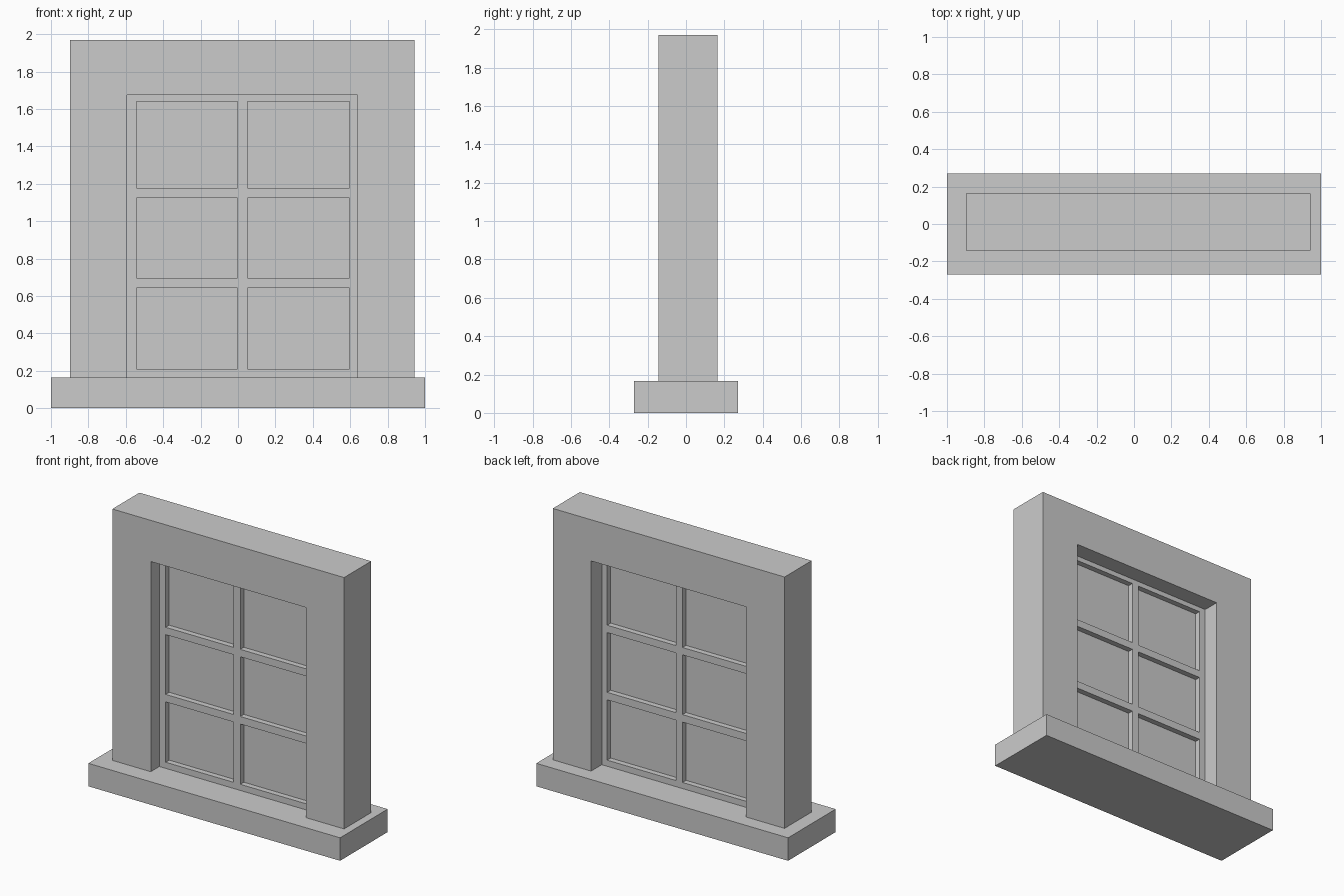
import bpy
import bmesh

if "Cube" in bpy.data.objects:
    bpy.data.objects.remove(bpy.data.objects["Cube"])


def box(name, lo, hi):
    """Axis-aligned block between two corners."""
    bm = bmesh.new()
    bmesh.ops.create_cube(bm, size=1)
    for v in bm.verts:
        for i in range(3):
            v.co[i] = hi[i] if v.co[i] > 0 else lo[i]
    return finish(name, bm)


def lattice(name, xs, zs, y0, y1, is_open):
    """Upright slab on an x/z grid, leaving out the open cells."""
    bm = bmesh.new()
    pts = [[bm.verts.new((x, (y0 + y1) / 2, z)) for z in zs] for x in xs]
    for i in range(len(xs) - 1):
        for k in range(len(zs) - 1):
            if not is_open(i, k):
                bm.faces.new((pts[i][k], pts[i + 1][k],
                              pts[i + 1][k + 1], pts[i][k + 1]))
    ob = finish(name, bm)
    mod = ob.modifiers.new("thickness", 'SOLIDIFY')
    mod.thickness = y1 - y0
    mod.offset = 0
    return ob


def finish(name, bm):
    me = bpy.data.meshes.new(name)
    bm.to_mesh(me)
    bm.free()
    ob = bpy.data.objects.new(name, me)
    bpy.context.collection.objects.link(ob)
    return ob


SILL_TOP = 0.165
LEFT, RIGHT, HEAD = -0.593, 0.639, 1.674

# Sill slab
box("sill", (-1, -0.27, 0), (1, 0.27, SILL_TOP))

# Surround: two jambs and a lintel
lattice("surround", [-0.898, LEFT, RIGHT, 0.943], [SILL_TOP, HEAD, 1.97],
        -0.143, 0.164, lambda i, k: i == 1 and k == 0)

# Sash with two columns and three rows of openings
lattice("sash", [LEFT, -0.543, -0.003, 0.05, 0.596, RIGHT],
        [SILL_TOP, 0.209, 0.642, 0.696, 1.125, 1.178, 1.639, HEAD],
        -0.045, 0.043, lambda i, k: i % 2 == 1 and k % 2 == 1)

# Panes, one per opening
for c, (x0, x1) in enumerate([(-0.543, -0.003), (0.05, 0.596)]):
    for r, (z0, z1) in enumerate([(0.209, 0.642), (0.696, 1.125), (1.178, 1.639)]):
        box(f"pane_{c + 1}_{r + 1}", (x0, -0.005, z0), (x1, 0.003, z1))
